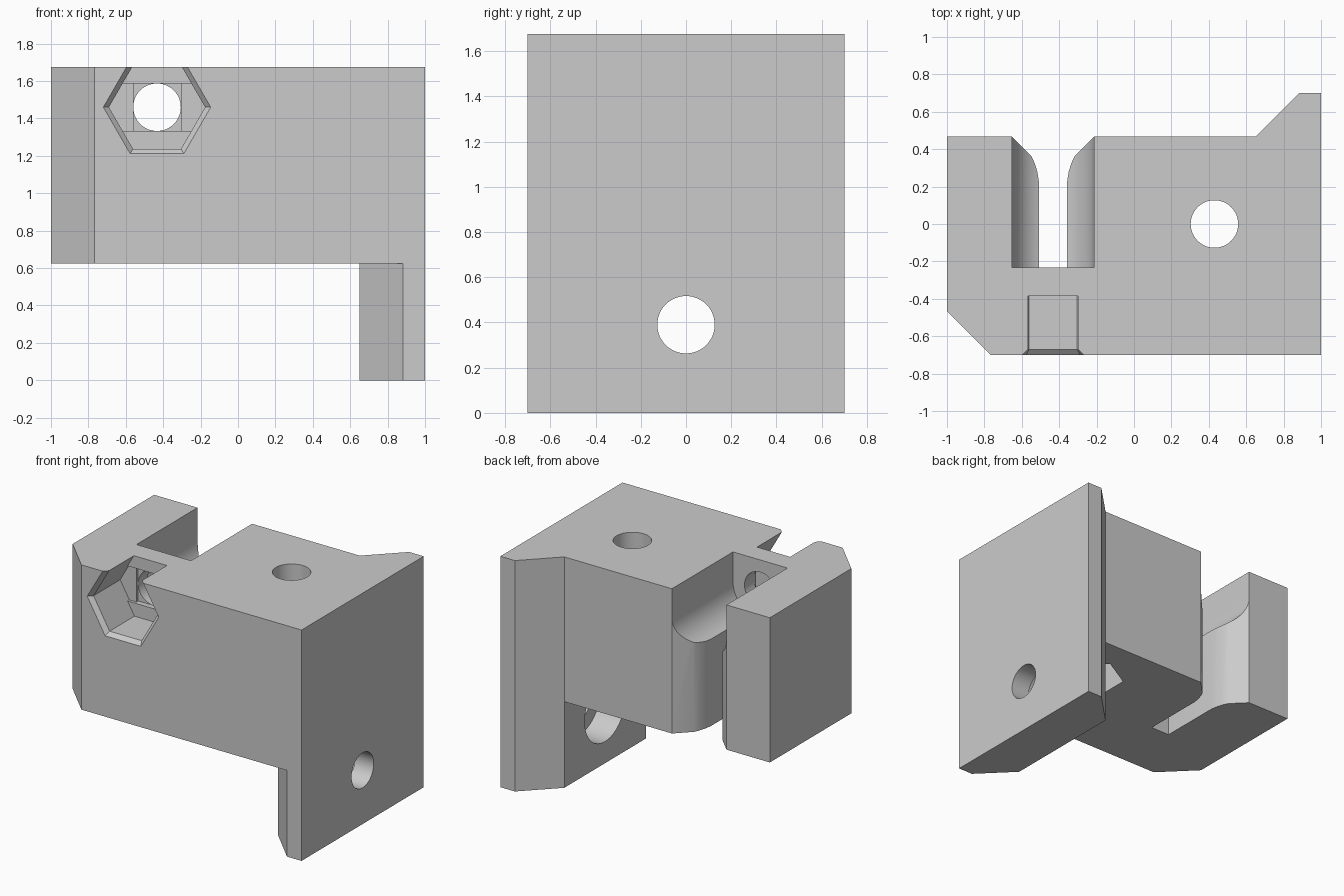
import bpy, bmesh, math

if "Cube" in bpy.data.objects:
    bpy.data.objects.remove(bpy.data.objects["Cube"], do_unlink=True)

grey = bpy.data.materials.new("light_grey_plastic")
grey.use_nodes = True
grey.diffuse_color = (0.6, 0.6, 0.6, 1)
grey.node_tree.nodes["Principled BSDF"].inputs["Base Color"].default_value = (0.6, 0.6, 0.6, 1)

PLACE = {"x": lambda a, b, t: (t, a, b),
         "y": lambda a, b, t: (a, t, b),
         "z": lambda a, b, t: (a, b, t)}


def loft(name, start, end, axis, lo, hi):
    """Solid between two matching outlines placed at lo and hi along an axis."""
    bm = bmesh.new()
    low = [bm.verts.new(PLACE[axis](a, b, lo)) for a, b in start]
    high = [bm.verts.new(PLACE[axis](a, b, hi)) for a, b in end]
    bm.faces.new(low)
    bm.faces.new(high)
    for i in range(len(low)):
        j = (i + 1) % len(low)
        bm.faces.new((low[i], low[j], high[j], high[i]))
    bmesh.ops.recalc_face_normals(bm, faces=bm.faces)
    mesh = bpy.data.meshes.new(name)
    bm.to_mesh(mesh)
    bm.free()
    mesh.materials.append(grey)
    obj = bpy.data.objects.new(name, mesh)
    bpy.context.collection.objects.link(obj)
    return obj


def prism(name, outline, axis, lo, hi):
    return loft(name, outline, outline, axis, lo, hi)


def ngon(a, b, r, n=48, phase=0.0):
    return [(a + r * math.cos(phase + math.tau * i / n),
             b + r * math.sin(phase + math.tau * i / n)) for i in range(n)]


def cut(cutter):
    """Subtract a cutter from the bracket and discard it."""
    bpy.context.view_layer.objects.active = bracket
    mod = bracket.modifiers.new(cutter.name, "BOOLEAN")
    mod.operation = "DIFFERENCE"
    mod.solver = "EXACT"
    mod.object = cutter
    bpy.ops.object.modifier_apply(modifier=mod.name)
    bpy.data.objects.remove(cutter, do_unlink=True)


TOP, UNDER = 1.675, 0.625     # heights of the block
BOLT, NUT = 0.127, 0.257      # bolt hole and nut pocket radii
CX, CZ = -0.433, 1.46         # clamp bolt axis
VX = 0.43                     # vertical bolt axis

# Block outline with chamfered corner and rear lip
bracket = prism("bracket", [(-1, -0.467), (-0.767, -0.7), (1, -0.7), (1, 0.7),
                            (0.883, 0.7), (0.65, 0.467), (-1, 0.467)], "z", 0, TOP)

# Space under the block, leaving the flange on one side
cut(prism("under_space", [(-1.2, -0.9), (1.083, -0.9), (0.65, -0.467),
                          (0.65, 0.9), (-1.2, 0.9)], "z", -0.2, UNDER))

# Round-bottomed channel, open at the top and back
R = 0.219
arc = [(CX + R * math.cos(math.pi * (1 + i / 24)),
        CZ + R * math.sin(math.pi * (1 + i / 24))) for i in range(25)]
cut(prism("channel", arc + [(CX + R, 2), (CX - R, 2)], "y", -0.233, 0.8))

# Narrow slot with flared rear mouth
half = [(0.076, -0.233), (0.076, 0.23), (0.084, 0.28), (0.098, 0.325),
        (0.116, 0.364), (0.219, 0.467), (0.219, 0.8)]
slot = [(CX + w, y) for w, y in half] + [(CX - w, y) for w, y in reversed(half)]
cut(prism("slot", slot, "z", 0.4, 1.6))


def bridge(a, b, along_first):
    """Nut pocket outline trimmed to the bolt width."""
    w = NUT - BOLT / math.sqrt(3)
    pts = [(NUT, 0), (w, BOLT), (-w, BOLT), (-NUT, 0), (-w, -BOLT), (w, -BOLT)]
    return [(a + p, b + q) if along_first else (a + q, b + p) for p, q in pts]


# Front nut pocket with bevelled rim, stepped floor and bolt hole
cut(prism("front_pocket", ngon(CX, CZ, NUT, 6), "y", -0.9, -0.385))
cut(loft("front_bevel", ngon(CX, CZ, NUT + 0.06, 6), ngon(CX, CZ, NUT, 6), "y", -0.73, -0.67))
cut(prism("front_bridge", bridge(CX, CZ, True), "y", -0.5, -0.365))
cut(prism("front_square", ngon(CX, CZ, BOLT * math.sqrt(2), 4, math.pi / 4), "y", -0.5, -0.345))
cut(prism("front_bolt", ngon(CX, CZ, BOLT), "y", -0.5, -0.1))

# Vertical bolt hole with nut pocket underneath
cut(prism("lower_pocket", ngon(VX, 0, NUT, 6, math.pi / 2), "z", 0.5, UNDER + 0.315))
cut(prism("lower_bridge", bridge(VX, 0, False), "z", 0.8, UNDER + 0.335))
cut(prism("lower_square", ngon(VX, 0, BOLT * math.sqrt(2), 4, math.pi / 4), "z", 0.8, UNDER + 0.355))
cut(prism("vertical_bolt", ngon(VX, 0, BOLT), "z", 0.8, 2))

# Flange bolt hole with round counterbore on the inner side
cut(prism("flange_bolt", ngon(0, 0.39, BOLT), "x", 0.5, 1.2))
cut(prism("flange_counterbore", ngon(0, 0.39, 0.233), "x", 0.5, 0.85))

# Smooth the round walls, keep edges sharp
bpy.ops.object.select_all(action="DESELECT")
bracket.select_set(True)
bpy.context.view_layer.objects.active = bracket
bpy.ops.object.shade_smooth_by_angle(angle=math.radians(25))
